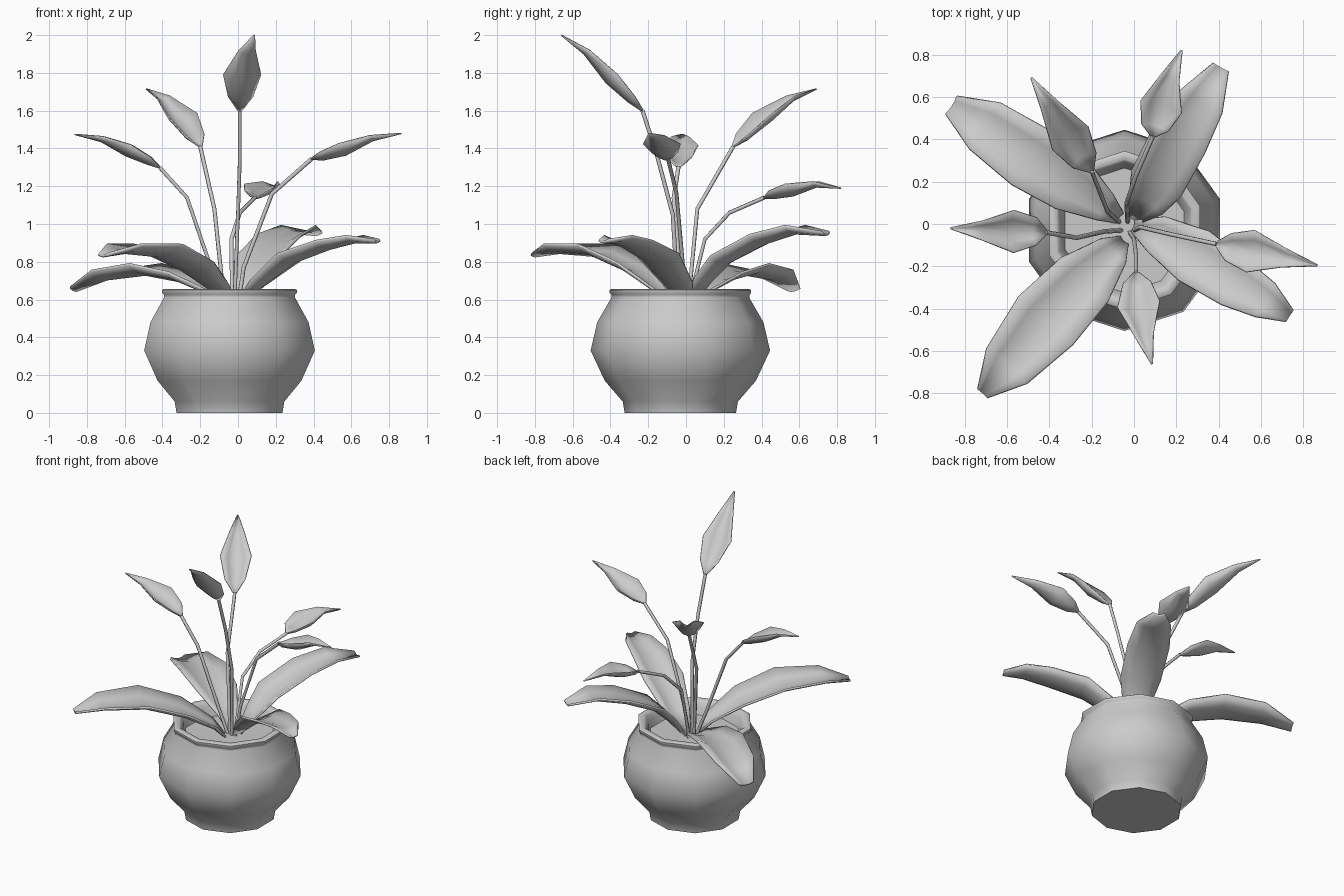
import bpy, bmesh, math
from mathutils import Vector

cube = bpy.data.objects.get("Cube")
if cube:
    bpy.data.objects.remove(cube, do_unlink=True)

grey = bpy.data.materials.new("plain grey")
grey.use_nodes = True
grey.diffuse_color = (0.6, 0.6, 0.6, 1)
grey.node_tree.nodes["Principled BSDF"].inputs["Base Color"].default_value = (0.6, 0.6, 0.6, 1)


def finish(name, bm, angle):
    """Turn a bmesh into a named, coloured, smooth shaded object."""
    bmesh.ops.recalc_face_normals(bm, faces=bm.faces)
    mesh = bpy.data.meshes.new(name)
    bm.to_mesh(mesh)
    bm.free()
    mesh.materials.append(grey)
    obj = bpy.data.objects.new(name, mesh)
    bpy.context.collection.objects.link(obj)
    bpy.ops.object.select_all(action="DESELECT")
    obj.select_set(True)
    bpy.context.view_layer.objects.active = obj
    bpy.ops.object.shade_smooth_by_angle(angle=math.radians(angle))
    return obj


def bridge(bm, rows, closed):
    """Join neighbouring rows of vertices with quads."""
    n = len(rows[0])
    for a, b in zip(rows, rows[1:]):
        for i in range(n if closed else n - 1):
            j = (i + 1) % n
            bm.faces.new((a[i], a[j], b[j], b[i]))


def lathe(name, profile, centre, sides=10, angle=50):
    bm = bmesh.new()
    rows = []
    for r, z in profile:
        turns = [2 * math.pi * (i + 0.5) / sides + math.pi / 2 + math.pi / sides for i in range(sides)]
        rows.append([bm.verts.new((centre[0] + r * math.cos(a), centre[1] + r * math.sin(a), z)) for a in turns])
    bridge(bm, rows, True)
    bm.faces.new(rows[0])
    bm.faces.new(rows[-1])
    return finish(name, bm, angle)


def blade(name, path, widths, trough, thickness):
    """A curved, trough shaped leaf along a path, given half widths."""
    pts = [Vector(p) for p in path]
    bm = bmesh.new()
    rows = []
    for i, (p, w) in enumerate(zip(pts, widths)):
        along = (pts[min(i + 1, len(pts) - 1)] - pts[max(i - 1, 0)]).normalized()
        side = along.cross(Vector((0, 0, 1))).normalized()
        up = side.cross(along)
        rows.append([bm.verts.new(p + side * w * t + up * w * trough * (t * t - 0.5))
                     for t in (-1, -0.55, 0, 0.55, 1)])
    bridge(bm, rows, False)
    obj = finish(name, bm, 60)
    mod = obj.modifiers.new("thickness", "SOLIDIFY")
    mod.thickness = thickness
    mod.offset = 0
    return obj


def stem(name, path, radius=0.011):
    curve = bpy.data.curves.new(name, "CURVE")
    curve.dimensions = "3D"
    curve.bevel_depth = radius
    curve.bevel_resolution = 1
    curve.use_fill_caps = True
    line = curve.splines.new("POLY")
    line.points.add(len(path) - 1)
    for point, p in zip(line.points, path):
        point.co = (*p, 1)
    curve.materials.append(grey)
    bpy.context.collection.objects.link(bpy.data.objects.new(name, curve))


# Pot with rolled rim, inner wall and soil level
lathe("pot", [(0.295, 0), (0.305, 0.06), (0.40, 0.17), (0.475, 0.33), (0.44, 0.48), (0.365, 0.61),
              (0.365, 0.625), (0.375, 0.635), (0.375, 0.65), (0.365, 0.656), (0.335, 0.656),
              (0.325, 0.645), (0.31, 0.62), (0.29, 0.55)], (-0.045, -0.03))
lathe("soil", [(0.30, 0.55), (0.30, 0.565)], (-0.045, -0.03))

# Broad leaves: path from the soil to the tip, then half widths
leaves = {
    "back_left_side_leaf": ([(0, 0.02, 0.57), (0.06, 0.10, 0.70), (0.11, 0.20, 0.81), (0.22, 0.41, 0.92),
                             (0.32, 0.58, 0.97), (0.41, 0.74, 0.95)], (0.03, 0.09, 0.13, 0.135, 0.11, 0.04)),
    "front_left_side_leaf": ([(0, -0.01, 0.57), (0.11, -0.05, 0.68), (0.29, -0.155, 0.82), (0.48, -0.28, 0.89),
                              (0.62, -0.36, 0.92), (0.735, -0.435, 0.91)], (0.03, 0.09, 0.135, 0.12, 0.09, 0.03)),
    "front_right_side_leaf": ([(-0.05, -0.08, 0.57), (-0.10, -0.13, 0.65), (-0.24, -0.27, 0.77), (-0.42, -0.46, 0.86),
                               (-0.60, -0.67, 0.87), (-0.715, -0.80, 0.835)], (0.03, 0.08, 0.15, 0.17, 0.125, 0.03)),
    "back_right_side_leaf": ([(-0.07, 0.03, 0.57), (-0.14, 0.08, 0.64), (-0.30, 0.19, 0.72), (-0.49, 0.315, 0.76),
                              (-0.70, 0.46, 0.73), (-0.86, 0.56, 0.655)], (0.03, 0.07, 0.135, 0.155, 0.13, 0.05)),
}
for name, (path, widths) in leaves.items():
    blade(name, path, widths, 0.35, 0.014)

# Flowers: stem path, then the petal path that continues from its end
flowers = {
    "tall": ([(-0.02, -0.04, 0.56), (0, -0.07, 1.05), (0.01, -0.15, 1.35), (0.01, -0.23, 1.60)],
             [(0.015, -0.29, 1.66), (0.025, -0.40, 1.77), (0.05, -0.53, 1.91), (0.085, -0.66, 2.0)]),
    "back_right": ([(-0.07, 0.01, 0.56), (-0.125, 0.06, 1.08), (-0.20, 0.25, 1.41)],
                   [(-0.24, 0.31, 1.46), (-0.31, 0.42, 1.56), (-0.40, 0.56, 1.665), (-0.485, 0.69, 1.715)]),
    "right": ([(-0.06, -0.03, 0.56), (-0.14, -0.035, 0.76), (-0.27, -0.065, 1.14), (-0.415, -0.04, 1.30)],
              [(-0.47, -0.035, 1.335), (-0.58, -0.035, 1.39), (-0.72, -0.03, 1.45), (-0.865, -0.02, 1.475)]),
    "left": ([(0, -0.03, 0.56), (0.03, -0.015, 0.77), (0.18, -0.05, 1.16), (0.39, -0.095, 1.345)],
             [(0.45, -0.11, 1.36), (0.56, -0.13, 1.395), (0.71, -0.16, 1.455), (0.865, -0.195, 1.48)]),
    "back_left": ([(-0.03, 0.01, 0.56), (-0.035, 0.10, 0.92), (0.01, 0.23, 1.06), (0.09, 0.415, 1.14)],
                  [(0.10, 0.46, 1.155), (0.13, 0.56, 1.18), (0.17, 0.69, 1.21), (0.225, 0.82, 1.19)]),
}
for name, (path, petal) in flowers.items():
    stem(name + "_flower_stem", path)
    blade(name + "_flower_petal", [path[-1]] + petal, (0.012, 0.065, 0.10, 0.045, 0.003), 0.65, 0.006)
